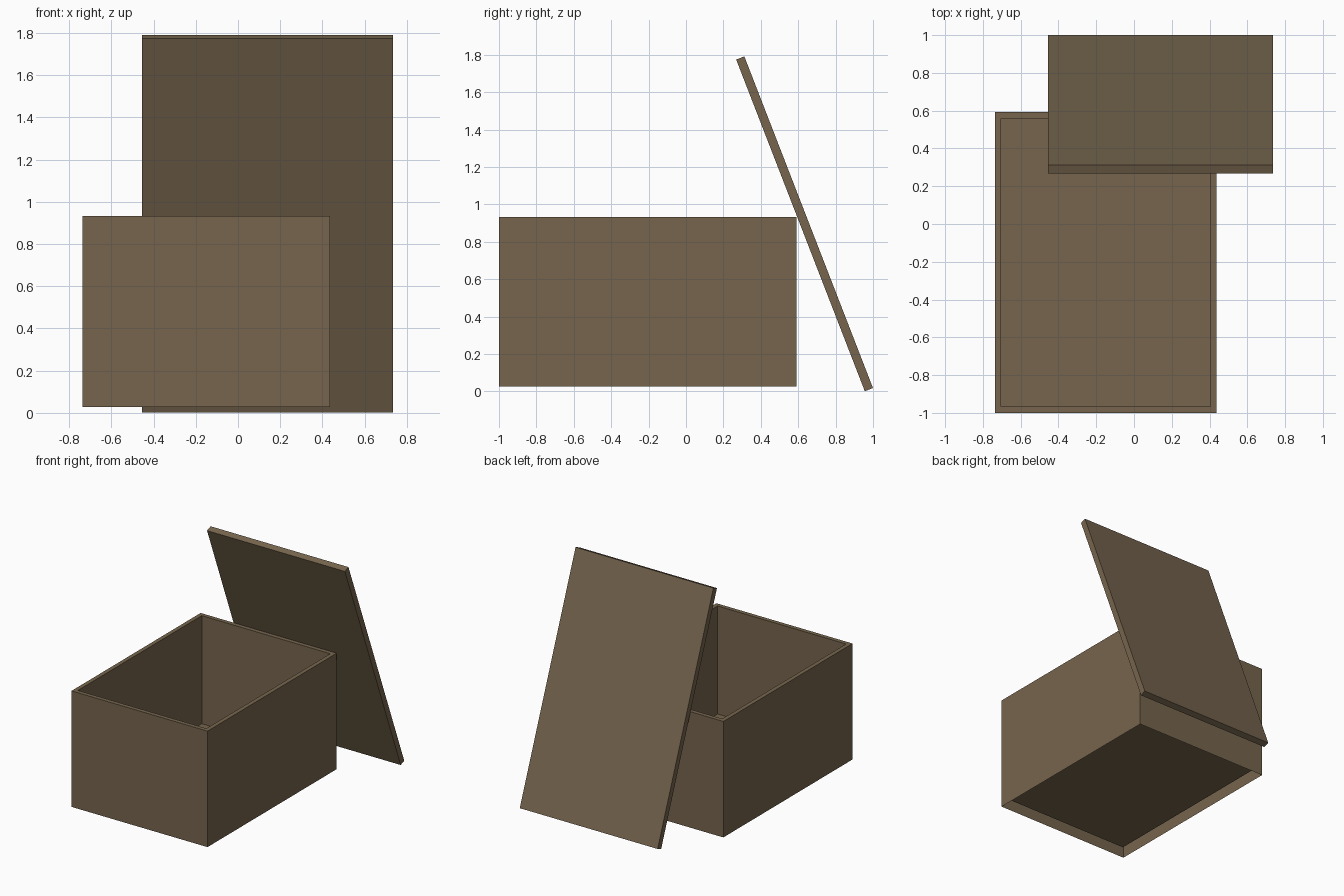
import bpy, bmesh, math
from mathutils import Matrix, Vector

if "Cube" in bpy.data.objects:
    bpy.data.objects.remove(bpy.data.objects["Cube"], do_unlink=True)

# Single brown card colour
brown = bpy.data.materials.new("brown_card")
brown.use_nodes = True
colour = (0.18, 0.13, 0.075, 1)
brown.diffuse_color = colour
bsdf = brown.node_tree.nodes["Principled BSDF"]
bsdf.inputs["Base Color"].default_value = colour
bsdf.inputs["Roughness"].default_value = 0.8


def block(bm, size, centre):
    place = Matrix.Translation(centre) @ Matrix.Diagonal((*size, 1))
    bmesh.ops.create_cube(bm, size=1, matrix=place)


def facing(bm, z):
    return max(bm.faces, key=lambda f: f.normal.z * z)


def finish(name, bm):
    mesh = bpy.data.meshes.new(name)
    bm.to_mesh(mesh)
    bm.free()
    mesh.materials.append(brown)
    obj = bpy.data.objects.new(name, mesh)
    bpy.context.collection.objects.link(obj)
    return obj


# Box: open underneath, with a hollow sunk into the top
bm = bmesh.new()
block(bm, (1.174, 1.592, 0.905), (-0.15, -0.204, 0.48))
bm.normal_update()
top = facing(bm, 1)
bottom = facing(bm, -1)
bmesh.ops.delete(bm, geom=[bottom], context="FACES_ONLY")
bmesh.ops.inset_region(bm, faces=[top], thickness=0.046)
hollow = bmesh.ops.extrude_face_region(bm, geom=[top])
floor_verts = [v for v in hollow["geom"] if isinstance(v, bmesh.types.BMVert)]
bmesh.ops.translate(bm, verts=floor_verts, vec=Vector((0, 0, -0.843)))
if top.is_valid:
    bmesh.ops.delete(bm, geom=[top], context="FACES_ONLY")
finish("box", bm)

# Lid: flat panel leaning against the back of the box
bm = bmesh.new()
block(bm, (1.19, 0.047, 1.902), (0, 0, 0))
lid = finish("lid", bm)
lid.location = (0.14, 0.634, 0.896)
lid.rotation_euler.x = math.radians(21.2)
